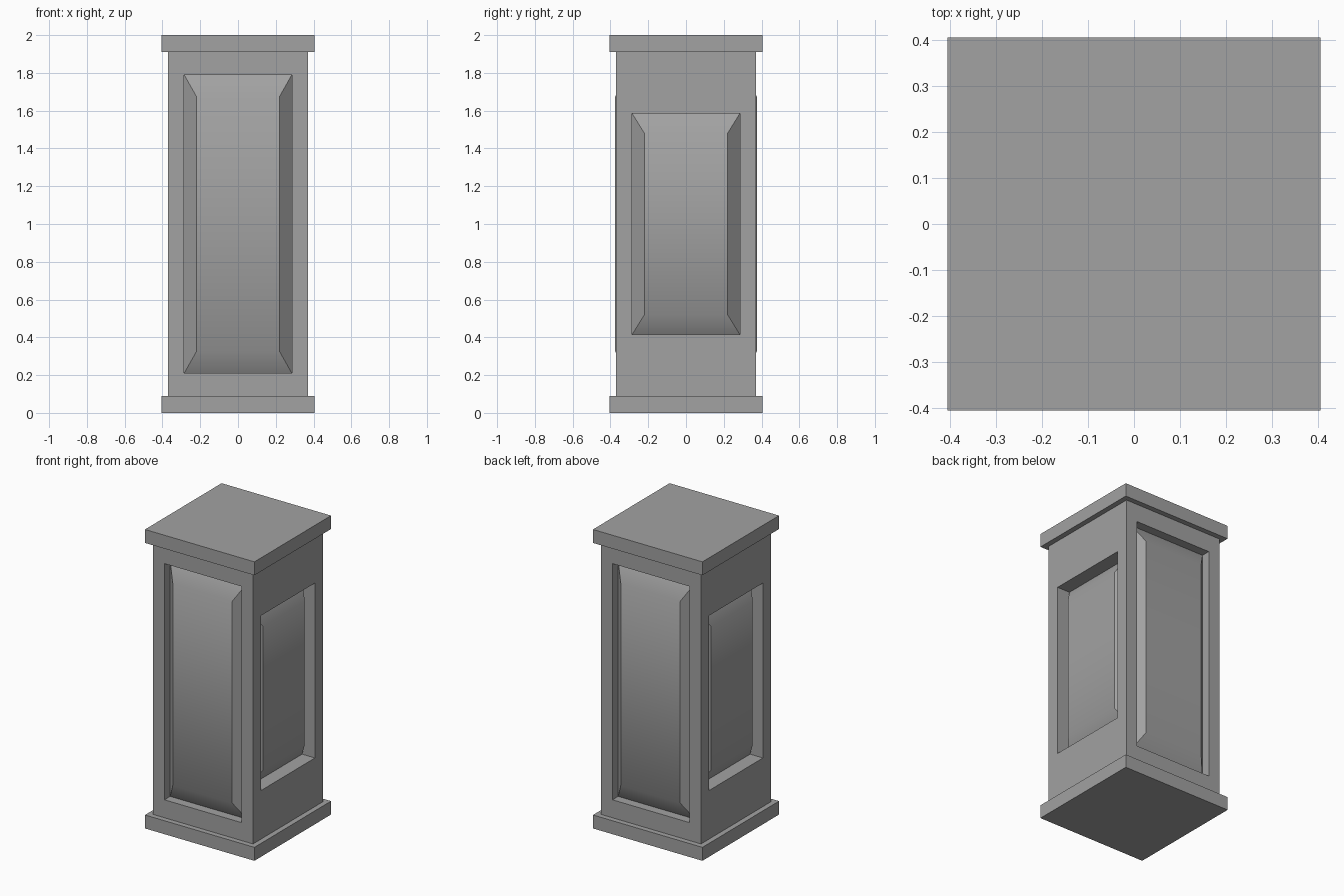
import bpy
import bmesh
from math import pi, radians
from mathutils import Matrix, Vector

HALF = 0.37            # half width of the column body
BOTTOM, TOP = 0.09, 1.91
MID = 1.0

cube = bpy.data.objects.get("Cube")
if cube:
    bpy.data.objects.remove(cube, do_unlink=True)

# Single stone grey
grey = bpy.data.materials.new("stone_grey")
grey.use_nodes = True
colour = (0.36, 0.36, 0.36, 1)
grey.diffuse_color = colour
grey.node_tree.nodes["Principled BSDF"].inputs["Base Color"].default_value = colour


def finish(name, bm):
    mesh = bpy.data.meshes.new(name)
    bm.to_mesh(mesh)
    bm.free()
    mesh.materials.append(grey)
    obj = bpy.data.objects.new(name, mesh)
    bpy.context.collection.objects.link(obj)
    return obj


def slab(name, half, low, high):
    bm = bmesh.new()
    bmesh.ops.create_cube(bm, size=1)
    bmesh.ops.scale(bm, verts=bm.verts, vec=(2 * half, 2 * half, high - low))
    bmesh.ops.translate(bm, verts=bm.verts, vec=(0, 0, (low + high) / 2))
    return finish(name, bm)


def rings(bm, turn, sections, close):
    """Bridge nested rectangles (half width, half height, depth) on one side."""
    previous = None
    for w, h, depth in sections:
        ring = [bm.verts.new(turn @ Vector((sx * w, depth - HALF, MID + sz * h)))
                for sx, sz in ((-1, -1), (1, -1), (1, 1), (-1, 1))]
        if previous:
            for i in range(4):
                j = (i + 1) % 4
                bm.faces.new((previous[i], previous[j], ring[j], ring[i]))
        previous = ring
    if close:
        bm.faces.new(previous)


# Side name, opening half height, floor depth, raised field depth, field half height
sides = (
    ("front", 0.79, 0.06, -0.005, 0.675),
    ("left", 0.585, 0.095, 0.03, 0.48),
    ("back", 0.79, 0.06, -0.005, 0.675),
    ("right", 0.585, 0.095, 0.03, 0.48),
)
OPEN_W, FIELD_W = 0.285, 0.22

body = bmesh.new()
for k, (side, open_h, floor, field, field_h) in enumerate(sides):
    turn = Matrix.Rotation(k * pi / 2, 4, "Z")

    # Body wall with its recess
    rings(body, turn, [(HALF, (TOP - BOTTOM) / 2, 0),
                       (OPEN_W, open_h, 0),
                       (OPEN_W, open_h, floor)], False)

    # Raised panel with sloped borders, soft at top and bottom
    bm = bmesh.new()
    rings(bm, turn, [(OPEN_W, open_h, floor), (FIELD_W, field_h, field)], True)
    panel = finish(side + "_panel", bm)
    bpy.ops.object.select_all(action="DESELECT")
    panel.select_set(True)
    bpy.context.view_layer.objects.active = panel
    bpy.ops.object.shade_smooth_by_angle(angle=radians(36))

bmesh.ops.remove_doubles(body, verts=body.verts, dist=0.0001)
finish("column_body", body)

# Base and cap
slab("base_slab", 0.405, 0, BOTTOM)
slab("cap_slab", 0.405, TOP, 2)
